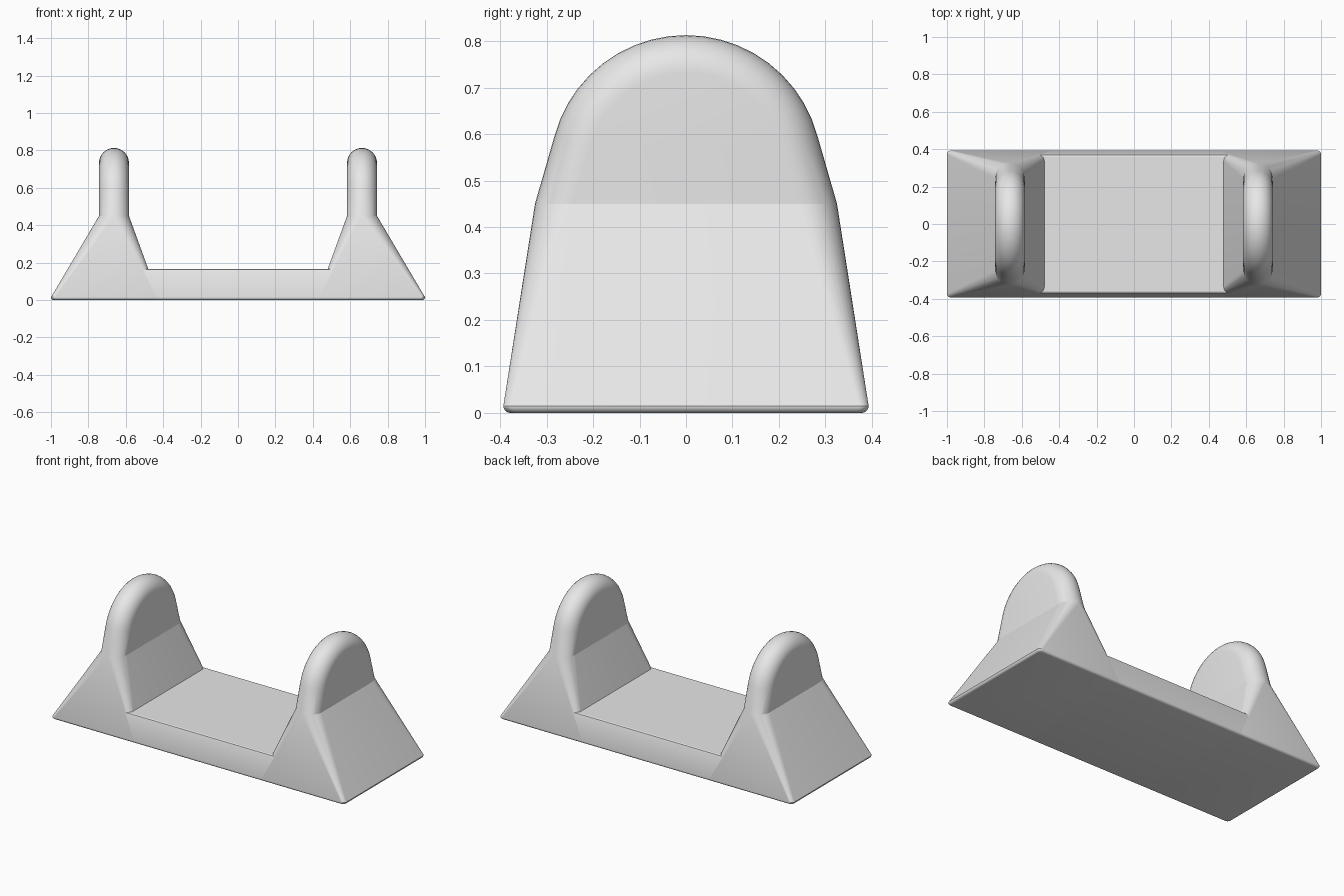
import bpy, bmesh
from math import sin, cos, radians

cube = bpy.data.objects.get("Cube")
if cube:
    bpy.data.objects.remove(cube)

# One plain grey for the whole body
grey = bpy.data.materials.new("plain_grey")
grey.use_nodes = True
grey.diffuse_color = (0.8, 0.8, 0.8, 1)
grey.node_tree.nodes["Principled BSDF"].inputs["Base Color"].default_value = (0.8, 0.8, 0.8, 1)

BASE_Y, BASE_R = 0.393, 0.015      # half depth and rounding of the foot
SHOULDER_Y, SHOULDER_Z = 0.325, 0.45
FIN_X, FIN_R = 0.663, 0.08         # fin centre and half thickness
ARC_Z, ARC_R = 0.52, 0.293         # rounded top of the fin
DECK_Z = 0.165


def finish(name, bm):
    bmesh.ops.remove_doubles(bm, verts=bm.verts, dist=1e-5)
    bmesh.ops.recalc_face_normals(bm, faces=bm.faces)
    mesh = bpy.data.meshes.new(name)
    bm.to_mesh(mesh)
    bm.free()
    mesh.materials.append(grey)
    obj = bpy.data.objects.new(name, mesh)
    bpy.context.collection.objects.link(obj)
    bpy.ops.object.select_all(action="DESELECT")
    obj.select_set(True)
    bpy.context.view_layer.objects.active = obj
    bpy.ops.object.shade_smooth_by_angle(angle=radians(18))
    return obj


def foot_row(angle, columns):
    """Rounded rectangle edge near the floor, from inner to outer side."""
    inset = BASE_R * (1 - cos(angle))
    z = BASE_R * (1 - sin(angle))
    row = []
    for t, side in columns:
        if side < 0:
            x, r = 0.425 + 0.01 * (1 + sin(t)), 0.01
        else:
            x, r = 1 - inset - 0.02 * (1 - sin(t)), 0.02
        row.append((x, BASE_Y - inset - r * (1 - cos(t)), z))
    return row


def rim_row(y, z, ny, nz, columns):
    """Half round rim across the fin, inset along the outline normal."""
    row = []
    for t, side in columns:
        inset = FIN_R * (1 - cos(t))
        row.append((FIN_X + FIN_R * sin(t), y - ny * inset, z - nz * inset))
    return row


def support(name, sign):
    # Two columns meet at the middle: they part into the flat flank below
    steps = 8
    columns = [(radians(-90 + 90 * i / steps), -1) for i in range(steps + 1)]
    columns += [(radians(90 * i / steps), 1) for i in range(steps + 1)]
    half = [foot_row(radians(a), columns) for a in range(90, -1, -15)]
    shoulder = len(half)
    half.append(rim_row(SHOULDER_Y, SHOULDER_Z, 1, 0, columns))
    for i in range(11):
        a = radians(15 + 7.5 * i)
        half.append(rim_row(ARC_R * cos(a), ARC_Z + ARC_R * sin(a), cos(a), sin(a), columns))
    rows = half + [[(x, -y, z) for x, y, z in row] for row in half[-2::-1]]

    bm = bmesh.new()
    grid = [[bm.verts.new((sign * x, y, z)) for x, y, z in row] for row in rows]
    count = len(columns)
    for a, b in zip(grid, grid[1:]):
        for i in range(count - 1):
            # the doubled middle column has no width on the fin
            if (a[i].co - a[i + 1].co).length < 1e-6:
                if (b[i].co - b[i + 1].co).length < 1e-6:
                    continue
                bm.faces.new((a[i], b[i + 1], b[i]))
            elif (b[i].co - b[i + 1].co).length < 1e-6:
                bm.faces.new((a[i], a[i + 1], b[i]))
            else:
                bm.faces.new((a[i], a[i + 1], b[i + 1], b[i]))
    # Inner and outer walls: sloped foot below, flat dome above
    last = len(grid) - 1
    for c in (0, count - 1):
        for r in range(shoulder):
            bm.faces.new((grid[r][c], grid[r + 1][c], grid[last - r - 1][c], grid[last - r][c]))
        bm.faces.new([grid[r][c] for r in range(shoulder, last - shoulder + 1)])
    # Underside
    bm.faces.new(grid[0] + grid[last][::-1])
    return finish(name, bm)


def deck(name):
    # Cross-section with softened edges, ends leaning with the supports
    half = [(BASE_Y - BASE_R * (1 - cos(radians(a))), BASE_R * (1 - sin(radians(a))))
            for a in range(90, -1, -15)]
    half += [(0.371, DECK_Z - 0.011), (0.368, DECK_Z - 0.003), (0.361, DECK_Z)]
    profile = half + [(-y, z) for y, z in half[::-1]]
    bm = bmesh.new()
    ends = [[bm.verts.new((s * (0.45 + 0.5 * z), y, z)) for y, z in profile] for s in (-1, 1)]
    n = len(profile)
    for i in range(n):
        j = (i + 1) % n
        bm.faces.new((ends[0][i], ends[0][j], ends[1][j], ends[1][i]))
    for end in ends:
        bm.faces.new(end)
    return finish(name, bm)


support("left_support", 1)
support("right_support", -1)
deck("base_deck")
